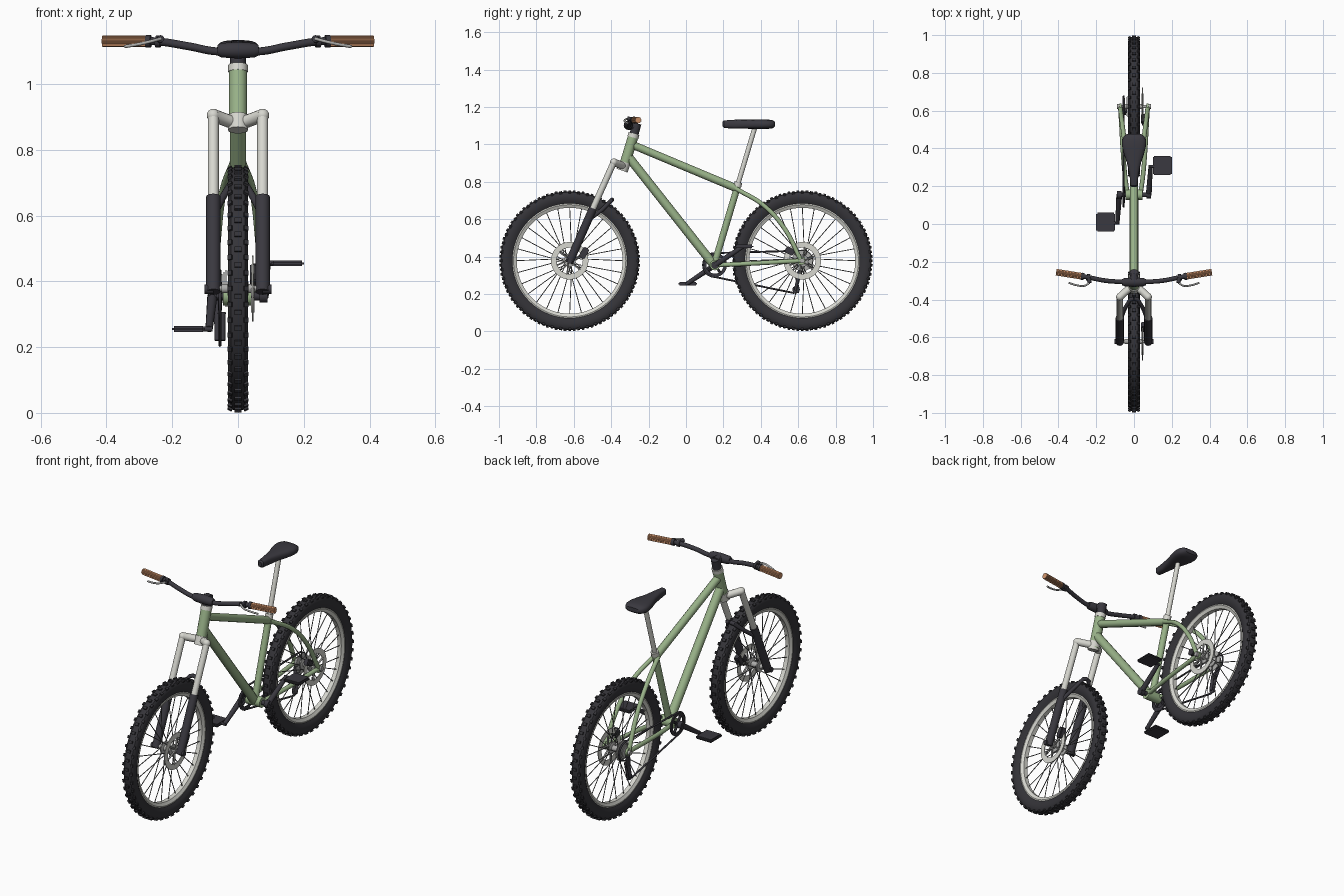
import bpy, bmesh, math
from math import sin, cos, pi
from mathutils import Vector, Matrix

cube = bpy.data.objects.get("Cube")
if cube:
    bpy.data.objects.remove(cube, do_unlink=True)


def material(name, r, g, b):
    m = bpy.data.materials.new(name)
    m.use_nodes = True
    m.diffuse_color = (r, g, b, 1)
    m.node_tree.nodes["Principled BSDF"].inputs["Base Color"].default_value = (r, g, b, 1)
    return m


GREEN = material("sage green", .32, .45, .25)
BLACK = material("charcoal", .042, .04, .05)
RUBBER = material("tyre rubber", .035, .034, .04)
WHITE = material("off white", .68, .68, .63)
STEEL = material("steel grey", .42, .42, .41)
SPOKE = material("spoke grey", .2, .2, .2)
TAN = material("tan grip", .6, .28, .14)


def add(name, mesh, mat):
    mesh.materials.clear()
    mesh.materials.append(mat)
    for p in mesh.polygons:
        p.use_smooth = True
        p.material_index = 0
    mesh.set_sharp_from_angle(angle=math.radians(35))
    ob = bpy.data.objects.new(name, mesh)
    bpy.context.collection.objects.link(ob)
    return ob


def finish(name, bm, mat):
    bmesh.ops.recalc_face_normals(bm, faces=bm.faces)
    me = bpy.data.meshes.new(name)
    bm.to_mesh(me)
    bm.free()
    return add(name, me, mat)


def tube(name, pts, r, mat, smooth=False, radii=None, closed=False):
    """Round tube through points, optionally curved and tapered."""
    cu = bpy.data.curves.new(name, 'CURVE')
    cu.dimensions, cu.bevel_depth, cu.bevel_resolution = '3D', r, 4
    cu.use_fill_caps = True
    sp = cu.splines.new('BEZIER' if smooth else 'POLY')
    nodes = sp.bezier_points if smooth else sp.points
    nodes.add(len(pts) - 1)
    for i, (n, p) in enumerate(zip(nodes, pts)):
        n.co = p if smooth else (*p, 1)
        n.radius = radii[i] if radii else 1
        if smooth:
            n.handle_left_type = n.handle_right_type = 'AUTO'
    sp.use_cyclic_u = closed
    tmp = bpy.data.objects.new(name, cu)
    bpy.context.collection.objects.link(tmp)
    bpy.context.view_layer.update()
    me = bpy.data.meshes.new_from_object(tmp.evaluated_get(bpy.context.evaluated_depsgraph_get()))
    bpy.data.objects.remove(tmp, do_unlink=True)
    return add(name, me, mat)


def loft(bm, rings, loop=False):
    """Skin a list of vertex rings; cap the ends unless looped."""
    n = len(rings)
    for i in range(n if loop else n - 1):
        a, b = rings[i], rings[(i + 1) % n]
        for j in range(len(a)):
            k = (j + 1) % len(a)
            bm.faces.new((a[j], a[k], b[k], b[j]))
    if not loop:
        bm.faces.new(rings[0])
        bm.faces.new(rings[-1])


def lathe(name, profile, centre, mat, segs=32, loop=False):
    """Turn (radius, x) points around the x axis."""
    bm = bmesh.new()
    c = Vector(centre)
    rings = [[bm.verts.new(c + Vector((x, r * cos(2 * pi * j / segs), r * sin(2 * pi * j / segs))))
              for j in range(segs)] for r, x in profile]
    loft(bm, rings, loop)
    return finish(name, bm, mat)


def disc(name, r, half, centre, mat, segs=32):
    return lathe(name, [(r, -half), (r, half)], centre, mat, segs)


def ring(name, inner, outer, half, centre, mat, segs=48):
    return lathe(name, [(inner, -half), (outer, -half), (outer, half), (inner, half)], centre, mat, segs, True)


def block(bm, size, matrix):
    bmesh.ops.create_cube(bm, size=1, matrix=matrix @ Matrix.Diagonal((*size, 1)))


def box(name, size, centre, mat, bevel=.004, tilt=0):
    bm = bmesh.new()
    block(bm, size, Matrix.Translation(centre) @ Matrix.Rotation(tilt, 4, 'X'))
    bmesh.ops.bevel(bm, geom=bm.edges[:], offset=bevel, segments=2, affect='EDGES')
    return finish(name, bm, mat)


def rod(bm, a, b, r, sides=5):
    a, b = Vector(a), Vector(b)
    m = Matrix.Translation((a + b) / 2) @ (b - a).to_track_quat('Z', 'Y').to_matrix().to_4x4()
    bmesh.ops.create_cone(bm, cap_ends=True, segments=sides, radius1=r, radius2=r,
                          depth=(b - a).length, matrix=m)


# Wheels: tyre with knobs, rim, spokes, hub and brake rotor
def wheel(tag, y):
    c = Vector((0, y, .378))
    half = [(.302, .017), (.32, .028), (.338, .031), (.356, .03), (.367, .022), (.37, .008)]
    lathe(tag + "_tyre", half + [(r, -x) for r, x in reversed(half)], c, RUBBER, 72, True)
    bm = bmesh.new()
    for i in range(96):
        turn = Matrix.Translation(c) @ Matrix.Rotation(2 * pi * i / 96, 4, 'X')
        if i % 2:
            block(bm, (.02, .015, .012), turn @ Matrix.Translation((0, 0, .371)))
        else:
            for s in (-1, 1):
                block(bm, (.014, .015, .014), turn @ Matrix.Translation((s * .023, 0, .365))
                      @ Matrix.Rotation(s * .5, 4, 'Y'))
    finish(tag + "_tread", bm, RUBBER)
    lathe(tag + "_rim", [(.31, .019), (.3, .021), (.283, .012), (.283, -.012), (.3, -.021), (.31, -.019)],
          c, WHITE, 72, True)
    bm = bmesh.new()
    n = 28
    for i in range(n):
        side = 1 if i % 2 else -1
        lean = .45 if i % 4 < 2 else -.45
        t = 2 * pi * i / n
        rod(bm, c + Vector((side * .026, .026 * cos(t + lean), .026 * sin(t + lean))),
            c + Vector((0, .287 * cos(t), .287 * sin(t))), .0024)
    finish(tag + "_spokes", bm, SPOKE)
    flange = [(.014, .05), (.014, .032), (.032, .03), (.032, .023), (.016, .019)]
    lathe(tag + "_hub", flange + [(r, -x) for r, x in reversed(flange)], c, STEEL)
    disc(tag + "_axle", .009, .088, c, STEEL, 16)
    ring(tag + "_rotor_ring", .07, .1, .002, c + Vector((.045, 0, 0)), WHITE)
    bm = bmesh.new()
    for i in range(6):
        t = 2 * pi * i / 6
        rod(bm, c + Vector((.045, .012 * cos(t), .012 * sin(t))),
            c + Vector((.045, .074 * cos(t + .35), .074 * sin(t + .35))), .005)
    finish(tag + "_rotor_arms", bm, STEEL)


wheel("front_wheel", -.622)
wheel("rear_wheel", .622)

# Frame
tube("head_tube", [(0, -.335, .87), (0, -.283, 1.04)], .028, GREEN)
tube("headset_cap", [(0, -.284, 1.037), (0, -.278, 1.058)], .03, WHITE)
tube("top_tube", [(0, -.28, .995), (0, .27, .765)], .021, GREEN)
tube("down_tube", [(0, -.305, .93), (0, .145, .36)], .024, GREEN)
tube("seat_tube", [(0, .15, .355), (0, .28, .79)], .018, GREEN)
disc("bottom_bracket_shell", .028, .045, (0, .155, .355), GREEN)
for s, side in ((1, "left"), (-1, "right")):
    tube(side + "_seat_stay", [(s * .012, .265, .765), (s * .046, .42, .67), (s * .062, .53, .545),
                               (s * .072, .612, .385)], .012, GREEN, True)
    tube(side + "_chain_stay", [(s * .035, .16, .355), (s * .05, .28, .36), (s * .072, .612, .378)],
         .012, GREEN, True)
    disc(side + "_dropout", .022, .006, (s * .072, .616, .378), GREEN)
    disc(side + "_rear_axle_nut", .013, .007, (s * .084, .622, .378), STEEL, 12)

# Seat post and saddle
tube("seat_collar", [(0, .274, .775), (0, .281, .798)], .021, WHITE)
tube("seat_post", [(0, .277, .785), (0, .368, 1.09)], .013, WHITE)
bm = bmesh.new()
sections = [(.195, .01, .012), (.203, .018, .02), (.26, .024, .024), (.32, .036, .024), (.37, .053, .025),
            (.41, .063, .026), (.44, .064, .025), (.465, .054, .021), (.476, .038, .012)]
rings = []
for y, w, h in sections:
    loop = []
    for j in range(20):
        cx, cz = cos(2 * pi * j / 20), sin(2 * pi * j / 20)
        loop.append(bm.verts.new((math.copysign(abs(cx) ** .7, cx) * w, y,
                                  1.108 + math.copysign(abs(cz) ** .7, cz) * h)))
    rings.append(loop)
loft(bm, rings)
finish("saddle", bm, BLACK)

# Fork
tube("fork_steerer", [(0, -.342, .86), (0, -.326, .905)], .031, WHITE)
for s, side in ((1, "left"), (-1, "right")):
    x = s * .075
    tube(side + "_fork_crown", [(0, -.332, .885), (s * .03, -.345, .888), (x, -.386, .905)], .02, WHITE)
    bm = bmesh.new()
    bmesh.ops.create_uvsphere(bm, u_segments=16, v_segments=8, radius=.02,
                              matrix=Matrix.Translation((x, -.386, .905)))
    finish(side + "_fork_shoulder", bm, WHITE)
    tube(side + "_fork_upper", [(x, -.386, .905), (x, -.505, .64)], .017, WHITE)
    tube(side + "_fork_lower", [(x, -.497, .658), (x, -.625, .368)], .022, BLACK)
    disc(side + "_front_axle_cap", .014, .014, (s * .088, -.622, .376), BLACK, 16)
    tube(side + "_fork_brace", [(x, -.515, .6), (s * .05, -.45, .65), (s * .02, -.4, .7), (0, -.395, .705)],
         .011, BLACK)
box("front_caliper", (.03, .035, .06), (.052, -.545, .42), BLACK, .005, -.5)
box("rear_caliper", (.03, .05, .035), (.052, .555, .43), BLACK, .005, -.5)

# Stem, handlebar, grips and brake levers
tube("steerer_spacer", [(0, -.278, 1.055), (0, -.262, 1.112)], .024, BLACK)
tube("stem", [(0, -.265, 1.097), (0, -.308, 1.103)], .024, BLACK)
lathe("bar_clamp", [(.016, -.063), (.022, -.05), (.025, 0), (.022, .05), (.016, .063)], (0, -.308, 1.103), BLACK)
for s, side in ((1, "left"), (-1, "right")):
    tube(side + "_handlebar", [(0, -.308, 1.1), (s * .07, -.306, 1.1), (s * .15, -.3, 1.115),
                               (s * .25, -.281, 1.13), (s * .4, -.257, 1.13)], .012, BLACK, True)
    a, b = Vector((s * .28, -.276, 1.13)), Vector((s * .412, -.255, 1.13))
    bm = bmesh.new()
    rot = (b - a).to_track_quat('Z', 'Y')
    rings = [[bm.verts.new(p + rot @ Vector((cos(pi * j / 16), sin(pi * j / 16), 0)) * (.0175 - .002 * (j % 2)))
              for j in range(32)] for p in (a, b)]
    loft(bm, rings)
    finish(side + "_grip", bm, TAN)
    tube(side + "_grip_collar", [(s * .265, -.279, 1.13), (s * .28, -.276, 1.13)], .019, BLACK)
    tube(side + "_lever_clamp", [(s * .235, -.284, 1.129), (s * .25, -.281, 1.13)], .018, BLACK)
    tube(side + "_lever_body", [(s * .24, -.284, 1.135), (s * .235, -.312, 1.138)], .011, BLACK)
    tube(side + "_brake_lever", [(s * .235, -.312, 1.138), (s * .265, -.328, 1.13), (s * .3, -.325, 1.122),
                                 (s * .345, -.312, 1.114)], .005, STEEL, True)

# Cranks and pedals
for s, side in ((1, "left"), (-1, "right")):
    end = Vector((s * .088, .155 + s * .15, .355 + s * .1))
    tube(side + "_crank", [(s * .078, .155, .355), end], .014, BLACK, radii=[1.1, .8])
    disc(side + "_crank_boss", .02, .012, (s * .078, .155, .355), BLACK)
    disc(side + "_pedal_axle", .008, .025, end + Vector((s * .015, 0, 0)), BLACK, 12)
    box(side + "_pedal", (.1, .1, .018), end + Vector((s * .062, .005, 0)), BLACK, .006)
disc("crank_spindle", .013, .078, (0, .155, .355), BLACK)

# Chainring, cassette, derailleur and chain on the right side
X = -.055
ring("chainring", .046, .064, .003, (X, .155, .355), BLACK)
bm = bmesh.new()
for i in range(4):
    t = pi * i / 2 + .6
    rod(bm, (X, .155, .355), (X, .155 + .05 * cos(t), .355 + .05 * sin(t)), .007, 6)
finish("chainring_arms", bm, BLACK)
for i in range(5):
    disc("sprocket_%d" % (i + 1), .056 - .006 * i, .0015, (-.036 - .006 * i, .622, .378), STEEL)
tube("derailleur_body", [(-.072, .622, .36), (-.062, .605, .3)], .012, BLACK)
for x in (X - .008, X + .008):
    tube("derailleur_cage", [(x, .605, .305), (x, .585, .22)], .007, BLACK, radii=[1.4, 1.2])
for y, z in ((.604, .3), (.586, .224)):
    disc("pulley", .018, .004, (X, y, z), BLACK, 16)
front = [(X, .155 + .064 * cos(t), .355 + .064 * sin(t)) for t in (pi / 2 + pi * i / 10 for i in range(11))]
rear = [(X, .622 + .054 * cos(t), .378 + .054 * sin(t)) for t in (pi * (i - 2) / 8 for i in range(7))]
pulleys = [(X, .575, .206), (X, .6, .21), (X, .604, .224), (X, .586, .295), (X, .6, .318)]
tube("chain", front + pulleys + rear, .005, BLACK, closed=True)
